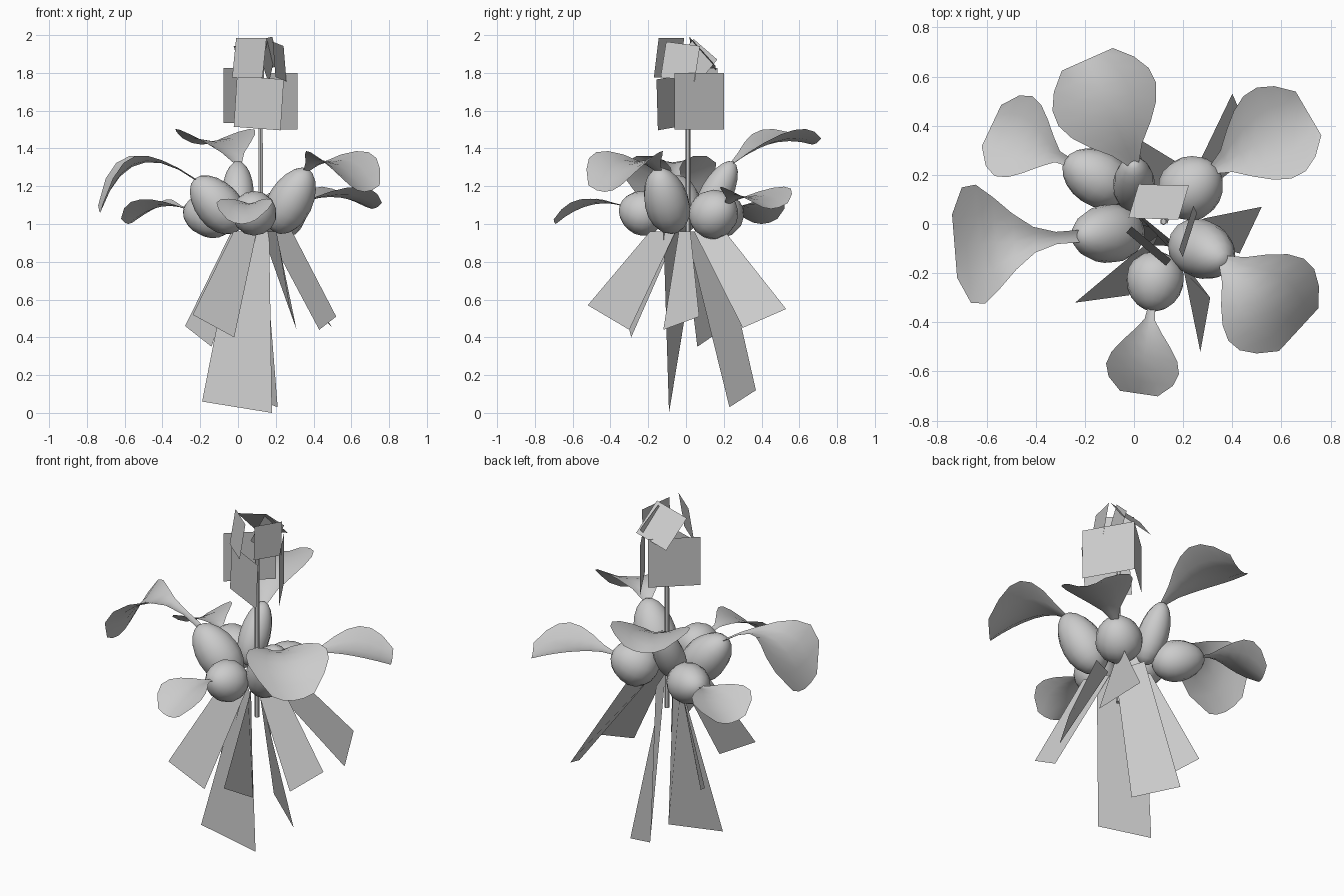
import bpy, bmesh, math
from mathutils import Matrix, Vector

cube = bpy.data.objects.get("Cube")
if cube:
    bpy.data.objects.remove(cube)

COLOUR = (0.6, 0.6, 0.6, 1)
grey = bpy.data.materials.new("plain_grey")
grey.use_nodes = True
grey.diffuse_color = COLOUR
grey.node_tree.nodes["Principled BSDF"].inputs["Base Color"].default_value = COLOUR

CROWN = Vector((0.11, 0, 0.96))


def finish(name, bm, smooth):
    mesh = bpy.data.meshes.new(name)
    bm.to_mesh(mesh)
    bm.free()
    mesh.materials.append(grey)
    for poly in mesh.polygons:
        poly.use_smooth = smooth
    obj = bpy.data.objects.new(name, mesh)
    bpy.context.collection.objects.link(obj)


def sheet(name, rows, smooth=False):
    """Surface spanned between successive rows of points."""
    bm = bmesh.new()
    verts = [[bm.verts.new(point) for point in row] for row in rows]
    for upper, lower in zip(verts, verts[1:]):
        for i in range(len(upper) - 1):
            bm.faces.new((upper[i], upper[i + 1], lower[i + 1], lower[i]))
    finish(name, bm, smooth)


def bulb(name, start, end, radius):
    """Egg-shaped swelling, a little fuller towards its start."""
    axis = (end - start) / 2
    place = Matrix.Translation((start + end) / 2) @ axis.to_track_quat("Z", "Y").to_matrix().to_4x4()
    bm = bmesh.new()
    bmesh.ops.create_uvsphere(bm, u_segments=14, v_segments=10, radius=1)
    for vert in bm.verts:
        fullness = radius * (1 - vert.co.z / 10)
        vert.co = place @ Vector((vert.co.x * fullness, vert.co.y * fullness,
                                  vert.co.z * axis.length))
    finish(name, bm, True)


def leaf(name, base, tip, rise, half_width, taper, bend):
    """Arching blade: narrow stem, broad blunt end, raised edges."""
    control = base.lerp(tip, bend)
    control.z = (base.z + tip.z) / 2 + rise
    along = tip - base
    side = Vector((-along.y, along.x, 0)).normalized()
    rows = []
    steps = 7
    for i in range(steps + 1):
        t = i / steps
        width = half_width * max(0.1, math.sin(2.6 * t ** taper))
        middle = base.lerp(control, t).lerp(control.lerp(tip, t), t)
        rows.append([middle + side * u * width + Vector((0, 0, u * u * width * 0.3))
                     for u in (-1, -0.5, 0, 0.5, 1)])
    sheet(name, rows, True)


def shoot(place, start, end, radius, tip, rise, half_width, taper=1.5, bend=0.5):
    """One bulb with the leaf that grows from its end."""
    start, end, tip = Vector(start), Vector(end), Vector(tip)
    bulb(place + "_bulb", start, end, radius)
    leaf(place + "_leaf", end.lerp(start, 0.05), tip, rise, half_width, taper, bend)


def root(name, first, second, twist=0):
    """Twisted card widening from the crown down to its two lower corners."""
    first, second = Vector(first), Vector(second)
    middle = CROWN.lerp((first + second) / 2, 0.3)
    middle.z = CROWN.z
    half_edge = (second - first) * 0.35
    half_edge.z = 0
    half_edge.rotate(Matrix.Rotation(math.radians(twist), 3, "Z"))
    sheet(name, [(middle - half_edge, middle + half_edge), (first, second)])


def petal(name, centre, size, heading, lean=0, roll=0):
    """Flat square card, turned about the stalk, then leaned and rolled."""
    turn = Matrix.Translation(centre)
    for angle, axis in ((heading, "Z"), (lean, "X"), (roll, "Y")):
        turn = turn @ Matrix.Rotation(math.radians(angle), 4, axis)
    half = size / 2
    sheet(name, [[turn @ Vector((x, 0, z)) for x in (-half, half)] for z in (half, -half)])


# Ring of bulbs with arching leaves
shoot("front", (0.1, -0.12, 1.02), (0.07, -0.35, 1.1), 0.118, (0.02, -0.69, 1), 0.1, 0.15)
shoot("right", (0.01, -0.03, 0.97), (-0.23, -0.05, 1.24), 0.12, (-0.73, -0.09, 1.06), 0.35, 0.25,
      taper=2, bend=0.7)
shoot("back_right", (-0.03, 0.12, 1.01), (-0.28, 0.26, 1.08), 0.115, (-0.58, 0.4, 1), 0.1, 0.18)
shoot("back", (0, 0.08, 1.01), (0, 0.25, 1.33), 0.085, (-0.19, 0.67, 1.42), 0.12, 0.22, taper=1.1)
shoot("back_left", (0.14, 0.07, 1), (0.33, 0.23, 1.11), 0.13, (0.71, 0.45, 1.08), 0.1, 0.2, taper=1.2)
shoot("left", (0.19, -0.06, 0.96), (0.37, -0.15, 1.29), 0.118, (0.67, -0.43, 1.17), 0.2, 0.23, taper=1.1)

# Hanging root cards, each given by its lower corners
root("front_root", (-0.24, -0.32, 0.52), (-0.02, -0.29, 0.4), twist=30)
root("front_left_root", (0.27, -0.52, 0.57), (0.31, -0.3, 0.44), twist=40)
root("left_root", (0.43, -0.12, 0.44), (0.52, 0.07, 0.51), twist=-40)
root("back_left_root", (0.5, 0.3, 0.45), (0.4, 0.53, 0.55), twist=-45)
root("right_root", (-0.28, 0.22, 0.46), (-0.14, 0.06, 0.35))
root("long_front_root", (-0.19, -0.08, 0.06), (0.18, -0.09, 0), twist=-45)
root("long_back_root", (0.21, 0.23, 0.03), (-0.02, 0.37, 0.12), twist=-40)

# Slender flower stalk
bm = bmesh.new()
low, high = 0.76, 1.82
bmesh.ops.create_cone(bm, cap_ends=True, segments=6, radius1=0.014, radius2=0.012,
                      depth=high - low,
                      matrix=Matrix.Translation((0.12, 0.01, (low + high) / 2)))
finish("flower_stalk", bm, False)

# Square petals: a lower ring, then a smaller upper ring around an inner one
petal("lower_front_petal", (0.11, -0.1, 1.64), 0.27, -23, roll=4)
petal("lower_left_petal", (0.24, 0.07, 1.65), 0.3, 120)
petal("lower_right_petal", (0.03, 0.07, 1.68), 0.29, 42)
petal("upper_front_petal", (0.06, -0.09, 1.88), 0.21, -40, lean=-9)
petal("upper_left_petal", (0.22, -0.03, 1.86), 0.19, 73, lean=-7, roll=7)
petal("upper_back_petal", (0.1, 0.09, 1.89), 0.21, 10, lean=40, roll=-18)
petal("inner_petal", (0.16, 0.05, 1.86), 0.17, 75, roll=40)
